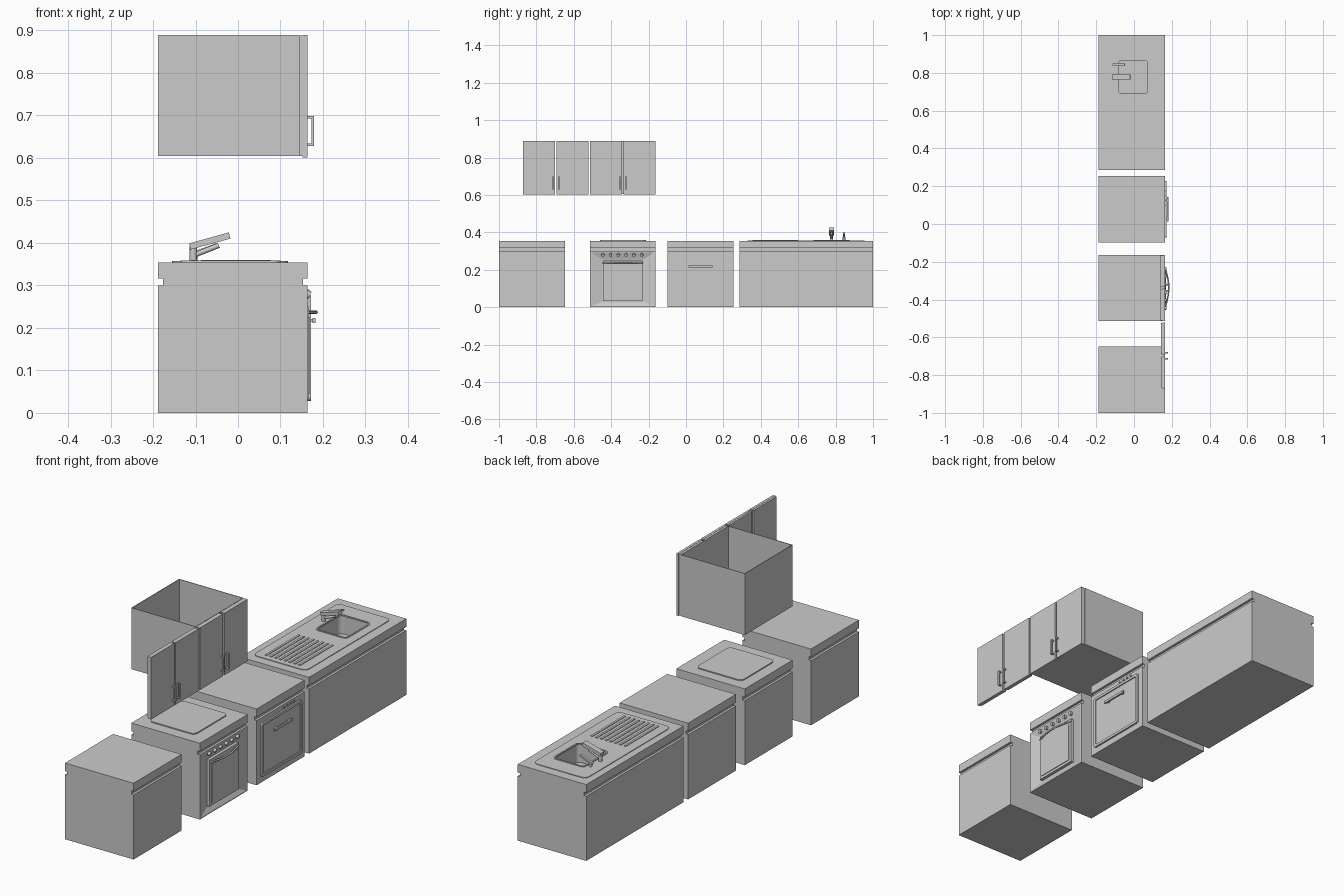
import bpy, bmesh, math
from mathutils import Vector

old = bpy.data.objects.get("Cube")
if old:
    bpy.data.objects.remove(old, do_unlink=True)

grey = bpy.data.materials.new("light_grey")
grey.use_nodes = True
GREY = (0.6, 0.6, 0.6, 1)
grey.diffuse_color = GREY
grey.node_tree.nodes["Principled BSDF"].inputs["Base Color"].default_value = GREY

BACK, FRONT = -0.188, 0.164
TOP = 0.354


def finish(name, bm):
    bmesh.ops.recalc_face_normals(bm, faces=bm.faces)
    mesh = bpy.data.meshes.new(name)
    bm.to_mesh(mesh)
    bm.free()
    obj = bpy.data.objects.new(name, mesh)
    mesh.materials.append(grey)
    bpy.context.collection.objects.link(obj)
    return obj


def box(name, x, y, z, pitch=0.0):
    """Box from three (low, high) ranges, optionally pitched about y."""
    bm = bmesh.new()
    bmesh.ops.create_cube(bm, size=1)
    for v in bm.verts:
        v.co = Vector([v.co[i] * (r[1] - r[0]) for i, r in enumerate((x, y, z))])
    obj = finish(name, bm)
    obj.location = [sum(r) / 2 for r in (x, y, z)]
    obj.rotation_euler.y = pitch
    return obj


def extrude(name, points, shift):
    """Closed outline swept along a vector."""
    bm = bmesh.new()
    face = bm.faces.new([bm.verts.new(p) for p in points])
    new = bmesh.ops.extrude_face_region(bm, geom=[face])["geom"]
    bmesh.ops.translate(bm, vec=shift, verts=[v for v in new if isinstance(v, bmesh.types.BMVert)])
    return finish(name, bm)


def rounded(x, y, r, steps=4):
    """Rounded rectangle outline as 2D points."""
    pts = []
    for i, (cx, cy) in enumerate([(x[1] - r, y[1] - r), (x[0] + r, y[1] - r),
                                  (x[0] + r, y[0] + r), (x[1] - r, y[0] + r)]):
        for k in range(steps + 1):
            a = math.radians(90 * (i + k / steps))
            pts.append((cx + r * math.cos(a), cy + r * math.sin(a)))
    return pts


def plate(name, x, y, r, z0, z1):
    return extrude(name, [(a, b, z0) for a, b in rounded(x, y, r)], (0, 0, z1 - z0))


def cut(target, cutter):
    cutter.hide_render = True
    cutter.hide_set(True)
    mod = target.modifiers.new("cut", "BOOLEAN")
    mod.operation = "DIFFERENCE"
    mod.solver = "EXACT"
    mod.object = cutter


def tube(name, points, radius):
    curve = bpy.data.curves.new(name, "CURVE")
    curve.dimensions = "3D"
    curve.bevel_depth = radius
    curve.bevel_resolution = 2
    curve.use_fill_caps = True
    line = curve.splines.new("POLY")
    line.points.add(len(points) - 1)
    for p, co in zip(line.points, points):
        p.co = (*co, 1)
    curve.materials.append(grey)
    obj = bpy.data.objects.new(name, curve)
    bpy.context.collection.objects.link(obj)
    return obj


def base_unit(name, y0, y1):
    """Cabinet body with a finger groove under the worktop, front and back."""
    g = 0.011
    side = [(FRONT, 0), (FRONT, 0.3), (FRONT - g, 0.3), (FRONT - g, 0.316), (FRONT, 0.316), (FRONT, TOP),
            (BACK, TOP), (BACK, 0.316), (BACK + g, 0.316), (BACK + g, 0.3), (BACK, 0.3), (BACK, 0)]
    return extrude(name, [(x, y0, z) for x, z in side], (0, y1 - y0, 0))


# Base cabinets
base_unit("plain_cabinet", -1, -0.648)
oven = base_unit("oven_body", -0.514, -0.163)
base_unit("dishwasher_body", -0.098, 0.253)
sink = base_unit("sink_cabinet", 0.287, 1)

# Oven: sloping recess, door, knobs, bowed handle and hob
outer = [(-0.508, 0.006), (-0.169, 0.006), (-0.169, 0.294), (-0.508, 0.294)]
inner = [(-0.45, 0.026), (-0.227, 0.026), (-0.227, 0.256), (-0.45, 0.256)]
bm = bmesh.new()
rings = [[bm.verts.new((x, y, z)) for y, z in ring]
         for ring, x in ((outer, FRONT + 0.0005), (inner, FRONT - 0.012))]
bm.faces.new(rings[0])
bm.faces.new(rings[1])
for i in range(4):
    j = (i + 1) % 4
    bm.faces.new((rings[0][i], rings[0][j], rings[1][j], rings[1][i]))
cut(oven, finish("recess_cutter", bm))
box("oven_door", (0.148, 0.166), (-0.445, -0.232), (0.034, 0.25))
box("oven_window", (0.16, 0.169), (-0.432, -0.245), (0.046, 0.225))
for i in range(6):
    y = -0.445 + i * 0.0415
    tube("oven_knob", [(0.15, y, 0.284), (0.17, y, 0.277)], 0.009)
bow = [(0.164 + 0.02 * math.cos(math.pi * t / 10), -0.338 + 0.0215 * t, 0.237) for t in range(-5, 6)]
tube("oven_handle", bow, 0.004)
plate("hob", (-0.135, 0.1), (-0.461, -0.215), 0.02, TOP - 0.002, TOP + 0.005)

# Dishwasher: raised door with a rim, handle and buttons
door = [(FRONT - 0.002, y, z) for y, z in rounded((-0.071, 0.227), (0.028, 0.276), 0.01)]
rim = extrude("dishwasher_door", door, (0.01, 0, 0))
hollow = [(FRONT + 0.003, y, z) for y, z in rounded((-0.059, 0.215), (0.04, 0.264), 0.006)]
cut(rim, extrude("door_cutter", hollow, (0.02, 0, 0)))
box("dishwasher_handle", (0.175, 0.182), (0.013, 0.142), (0.212, 0.223))
for y in (0.03, 0.125):
    box("handle_post", (0.165, 0.178), (y - 0.005, y + 0.005), (0.214, 0.221))
for i in range(4):
    y = 0.1 + i * 0.025
    box("dishwasher_button", (0.163, 0.168), (y - 0.004, y + 0.004), (0.284, 0.29))

# Sink: worktop inset, basin, drainer ribs
basin_x, basin_y = (-0.087, 0.077), (0.683, 0.873)
inset = plate("sink_inset", (-0.155, 0.118), (0.33, 0.955), 0.025, TOP - 0.002, TOP + 0.003)
cutter = plate("basin_cutter", basin_x, basin_y, 0.02, TOP - 0.085, TOP + 0.03)
cut(sink, cutter)
cut(inset, cutter)
rim = plate("basin_rim", basin_x, basin_y, 0.02, TOP, TOP + 0.006)
cut(rim, plate("rim_cutter", (-0.08, 0.07), (0.69, 0.866), 0.014, TOP - 0.02, TOP + 0.03))
for i in range(8):
    x = -0.106 + i * 0.0245
    box("drainer_rib", (x - 0.005, x + 0.005), (0.355, 0.6), (TOP, TOP + 0.006))

# Tap and lever
tube("tap_post", [(-0.105, 0.778, TOP), (-0.105, 0.778, 0.392)], 0.009)
box("tap_spout", (-0.115, -0.018), (0.764, 0.791), (0.397, 0.412), -0.27)
tube("tap_underarm", [(-0.106, 0.778, 0.37), (-0.045, 0.778, 0.394)], 0.006)
tube("lever_post", [(-0.102, 0.845, TOP), (-0.102, 0.845, 0.375)], 0.007)
box("lever_arm", (-0.115, -0.048), (0.84, 0.851), (0.38, 0.388), -0.35)

# Wall cabinet box, open at the top
LOW, HIGH = 0.604, 0.889
shell = box("wall_cabinet", (BACK, 0.143), (-0.514, -0.163), (LOW, HIGH))
cut(shell, box("wall_cavity_cutter", (BACK + 0.003, 0.14), (-0.511, -0.166), (LOW + 0.003, 1)))

# Wall doors in pairs with U handles
for y0 in (-0.872, -0.514):
    middle = y0 + 0.1755
    for s in (-1, 1):
        span = sorted((middle + s * 0.004, middle + s * 0.1755))
        box("wall_door", (0.152, FRONT), span, (LOW - 0.003, HIGH))
        box("door_lip", (0.143, 0.152), (span[0] + 0.003, span[1] - 0.003), (LOW, HIGH - 0.001))
        y = middle + s * 0.016
        box("handle_bar", (0.173, 0.179), (y - 0.004, y + 0.004), (0.628, 0.699))
        for z in (0.628, 0.693):
            box("handle_foot", (0.162, 0.174), (y - 0.004, y + 0.004), (z, z + 0.006))
